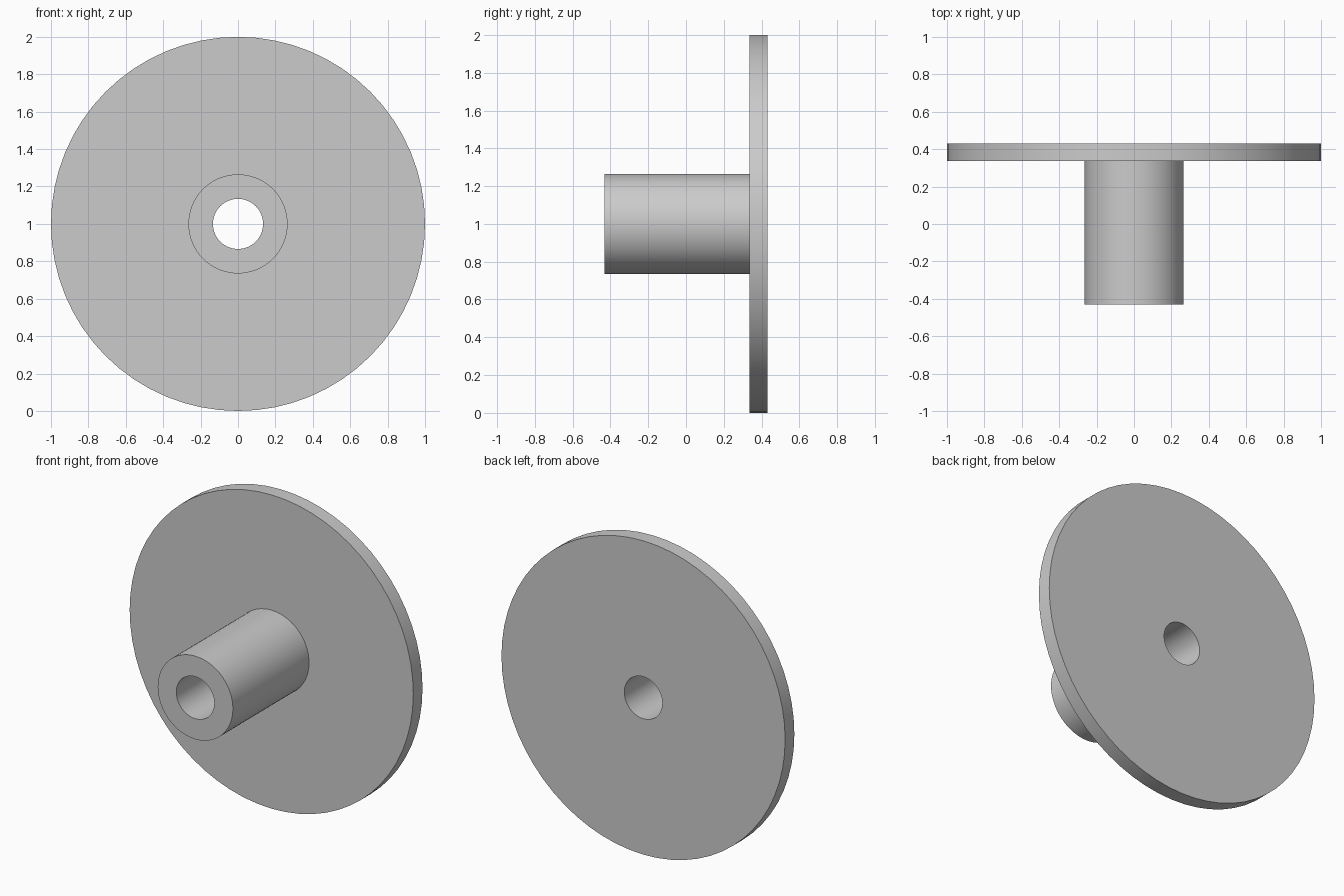
import bpy, bmesh, math
from mathutils import Matrix, Vector

if "Cube" in bpy.data.objects:
    bpy.data.objects.remove(bpy.data.objects["Cube"])

SEGMENTS = 64
CENTRE = Vector((0, 0, 1))

# Closed cross-section as (radius, y): bore, hub sleeve, flange disc
profile = [
    (0.134, -0.43), (0.265, -0.43), (0.265, 0.337),
    (1.0, 0.337), (1.0, 0.43), (0.134, 0.43),
]

# Revolve the section around the y axis
bm = bmesh.new()
rings = []
for i in range(SEGMENTS):
    a = 2 * math.pi * i / SEGMENTS
    rings.append([bm.verts.new(CENTRE + Vector((r * math.cos(a), y, r * math.sin(a))))
                  for r, y in profile])
n = len(profile)
for i in range(SEGMENTS):
    a, b = rings[i], rings[(i + 1) % SEGMENTS]
    for j in range(n):
        k = (j + 1) % n
        bm.faces.new((a[j], a[k], b[k], b[j]))
bmesh.ops.recalc_face_normals(bm, faces=bm.faces)

mesh = bpy.data.meshes.new("flanged_bushing")
bm.to_mesh(mesh)
bm.free()
bushing = bpy.data.objects.new("flanged_bushing", mesh)
bpy.context.collection.objects.link(bushing)

# Smooth round walls, sharp rims
bpy.context.view_layer.objects.active = bushing
bushing.select_set(True)
bpy.ops.object.shade_smooth_by_angle(angle=math.radians(30))
